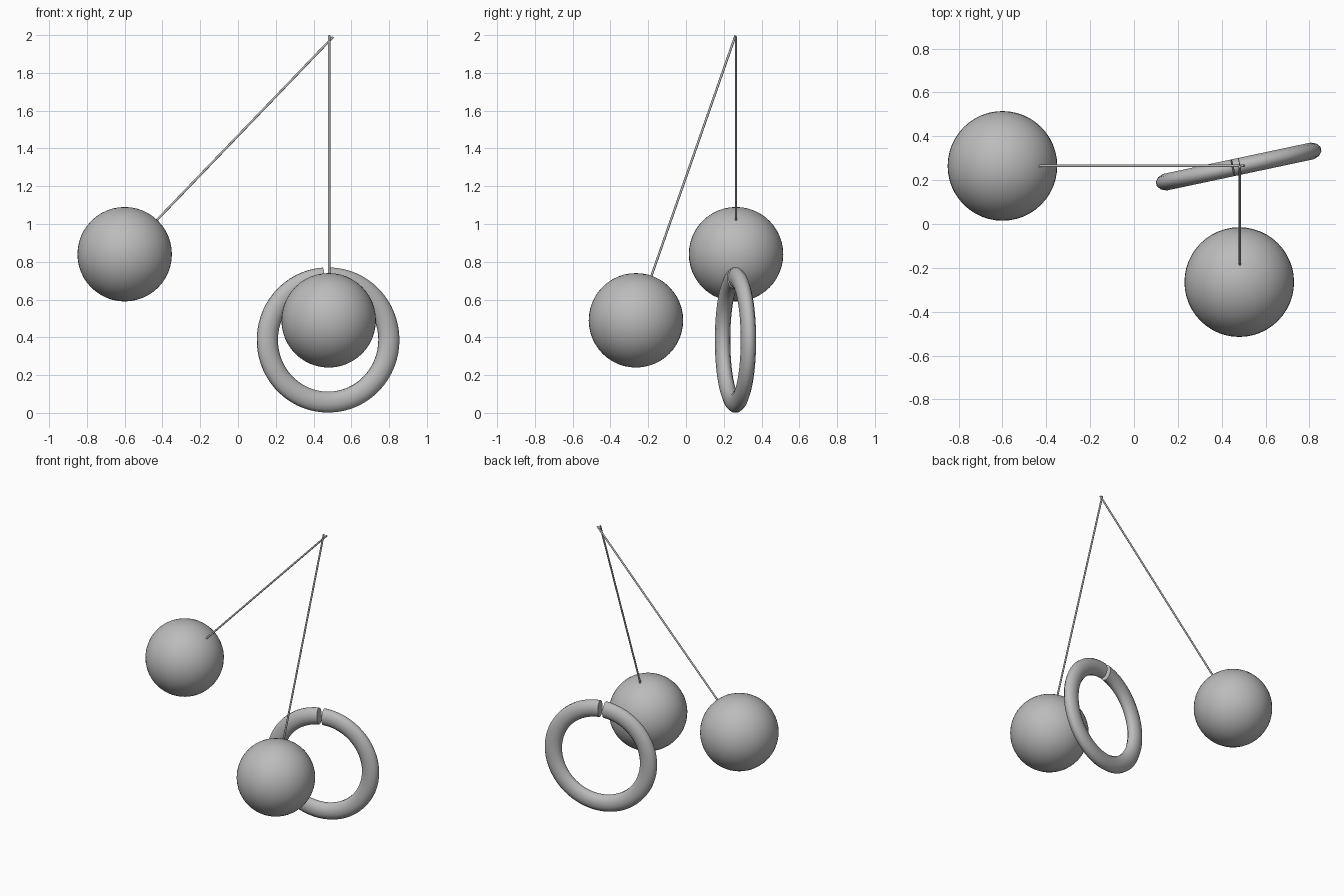
import bpy, bmesh, math
from mathutils import Vector

if "Cube" in bpy.data.objects:
    bpy.data.objects.remove(bpy.data.objects["Cube"])

grey = bpy.data.materials.new("plain grey")
grey.diffuse_color = (0.5, 0.5, 0.5, 1)
grey.use_nodes = True
grey.node_tree.nodes["Principled BSDF"].inputs["Base Color"].default_value = grey.diffuse_color


def finish(name, bm, angle=40):
    """Turn a bmesh into a named, smooth-shaded grey object."""
    bmesh.ops.recalc_face_normals(bm, faces=bm.faces)
    mesh = bpy.data.meshes.new(name)
    bm.to_mesh(mesh)
    bm.free()
    mesh.materials.append(grey)
    obj = bpy.data.objects.new(name, mesh)
    bpy.context.collection.objects.link(obj)
    bpy.ops.object.select_all(action='DESELECT')
    obj.select_set(True)
    bpy.context.view_layer.objects.active = obj
    bpy.ops.object.shade_smooth_by_angle(angle=math.radians(angle))
    return obj


def ball(name, centre, radius=0.25):
    bm = bmesh.new()
    bmesh.ops.create_uvsphere(bm, u_segments=48, v_segments=24, radius=radius)
    bmesh.ops.translate(bm, verts=bm.verts, vec=centre)
    return finish(name, bm)


def cord(name, a, b, radius=0.006):
    a, b = Vector(a), Vector(b)
    bm = bmesh.new()
    bmesh.ops.create_cone(bm, cap_ends=True, segments=12, radius1=radius,
                          radius2=radius, depth=(b - a).length)
    rot = (b - a).to_track_quat('Z', 'Y').to_matrix()
    bmesh.ops.rotate(bm, verts=bm.verts, matrix=rot)
    bmesh.ops.translate(bm, verts=bm.verts, vec=(a + b) / 2)
    return finish(name, bm)


def split_ring(name, centre, major, half_w, half_t, turn, start, end, steps=64, sides=12):
    """Upright ring with an oval section, left open between end and start."""
    centre = Vector(centre)
    across = Vector((math.cos(turn), math.sin(turn), 0))
    axis = Vector((-math.sin(turn), math.cos(turn), 0))
    bm = bmesh.new()
    loops = []
    for i in range(steps + 1):
        t = start + (end - start) * i / steps
        out = across * math.sin(t) + Vector((0, 0, math.cos(t)))
        loop = []
        for j in range(sides):
            p = 2 * math.pi * (j + 0.5) / sides
            loop.append(bm.verts.new(centre + out * (major + half_w * math.cos(p))
                                     + axis * half_t * math.sin(p)))
        loops.append(loop)
    for l0, l1 in zip(loops, loops[1:]):
        for j in range(sides):
            k = (j + 1) % sides
            bm.faces.new((l0[j], l0[k], l1[k], l1[j]))
    bm.faces.new(loops[0])
    bm.faces.new(loops[-1])
    return finish(name, bm)


# Two hanging balls
ball("left_ball", (-0.60, 0.265, 0.84))
ball("front_ball", (0.48, -0.265, 0.49))

# Cords meeting at the top
cord("left_cord", (-0.44, 0.265, 1.01), (0.503, 0.265, 1.99))
cord("front_cord", (0.483, -0.186, 0.717), (0.483, 0.262, 1.998))

# Split ring resting on the ground
split_ring("split_ring", (0.477, 0.262, 0.386), 0.329, 0.057, 0.040,
           math.radians(12), math.radians(1), math.radians(355.5))
